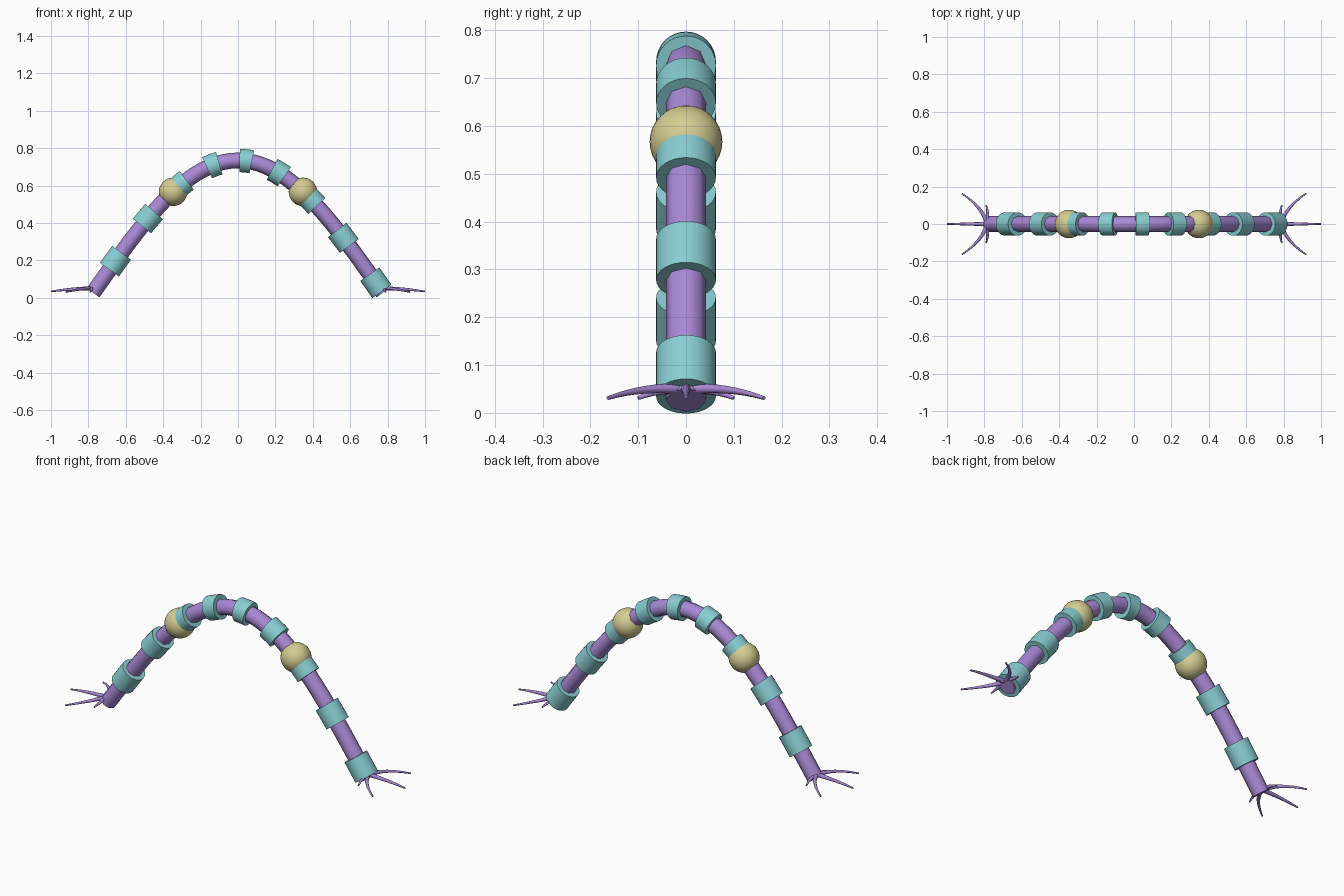
import bpy, bmesh, math
from mathutils import Vector

if "Cube" in bpy.data.objects:
    bpy.data.objects.remove(bpy.data.objects["Cube"])


def material(name, rgb):
    m = bpy.data.materials.new(name)
    m.use_nodes = True
    m.diffuse_color = (*rgb, 1)
    m.node_tree.nodes["Principled BSDF"].inputs["Base Color"].default_value = (*rgb, 1)
    return m


purple = material("soft purple", (0.40, 0.25, 0.67))
teal = material("pale teal", (0.25, 0.62, 0.65))
sand = material("sand yellow", (0.66, 0.61, 0.29))


def finish(bm, name, mat):
    bmesh.ops.recalc_face_normals(bm, faces=bm.faces)
    mesh = bpy.data.meshes.new(name)
    bm.to_mesh(mesh)
    bm.free()
    mesh.materials.append(mat)
    obj = bpy.data.objects.new(name, mesh)
    bpy.context.collection.objects.link(obj)
    bpy.ops.object.select_all(action='DESELECT')
    obj.select_set(True)
    bpy.context.view_layer.objects.active = obj
    bpy.ops.object.shade_smooth_by_angle(angle=math.radians(50))
    return obj


def sweep(name, path, tangents, radii, sides, mat):
    """Capped round tube along a path."""
    bm = bmesh.new()
    rings = []
    for p, t, r in zip(path, tangents, radii):
        t = t.normalized()
        side = Vector((0, 0, 1)).cross(t).normalized()
        up = t.cross(side)
        ring = []
        for i in range(sides):
            a = math.tau * i / sides
            ring.append(bm.verts.new(p + r * (side * math.cos(a) + up * math.sin(a))))
        rings.append(ring)
    for a, b in zip(rings, rings[1:]):
        for i in range(sides):
            j = (i + 1) % sides
            bm.faces.new((a[i], a[j], b[j], b[i]))
    bm.faces.new(rings[0])
    bm.faces.new(rings[-1])
    return finish(bm, name, mat)


# Arch centre line
def arch(x):
    return Vector((x, 0, 0.735 - 1.45 * x**2 + 0.452 * x**4))


def slope(x):
    return Vector((1, 0, -2.9 * x + 1.808 * x**3))


def arch_piece(name, x0, x1, steps, radius, sides, mat):
    xs = [x0 + (x1 - x0) * i / steps for i in range(steps + 1)]
    sweep(name, [arch(x) for x in xs], [slope(x) for x in xs],
          [radius] * len(xs), sides, mat)


# Body tube and evenly spaced bands
arch_piece("body_tube", -0.775, 0.775, 40, 0.042, 8, purple)
for i in range(9):
    x = -0.655 + 0.174 * i
    arch_piece(f"band_{i + 1}", x - 0.0325, x + 0.0325, 3, 0.0625, 32, teal)

# Ball joints
for label, s in (("left", 1), ("right", -1)):
    bm = bmesh.new()
    bmesh.ops.create_uvsphere(bm, u_segments=32, v_segments=16, radius=0.076)
    bmesh.ops.translate(bm, verts=bm.verts, vec=(0.347 * s, 0, 0.567))
    finish(bm, f"{label}_ball_joint", sand)


# Claws: curved tapering toes fanned out at each end
def claw(name, base, bend, tip):
    a, b, c = Vector(base), Vector(bend), Vector(tip)
    ts = [i / 8 for i in range(9)]
    sweep(name,
          [a * (1 - t)**2 + b * 2 * t * (1 - t) + c * t * t for t in ts],
          [(b - a) * (1 - t) + (c - b) * t for t in ts],
          [0.012 - 0.008 * t for t in ts], 8, purple)


for label, s in (("left", 1), ("right", -1)):
    claw(f"{label}_middle_claw", (0.775 * s, 0, 0.05), (0.9 * s, 0, 0.05), (s, 0, 0.034))
    for place, d in (("front", -1), ("back", 1)):
        claw(f"{label}_{place}_long_claw", (0.785 * s, 0, 0.05),
             (0.81 * s, 0.09 * d, 0.056), (0.92 * s, 0.163 * d, 0.031))
        claw(f"{label}_{place}_short_claw", (0.79 * s, 0, 0.05),
             (0.775 * s, 0.05 * d, 0.052), (0.79 * s, 0.1 * d, 0.031))
